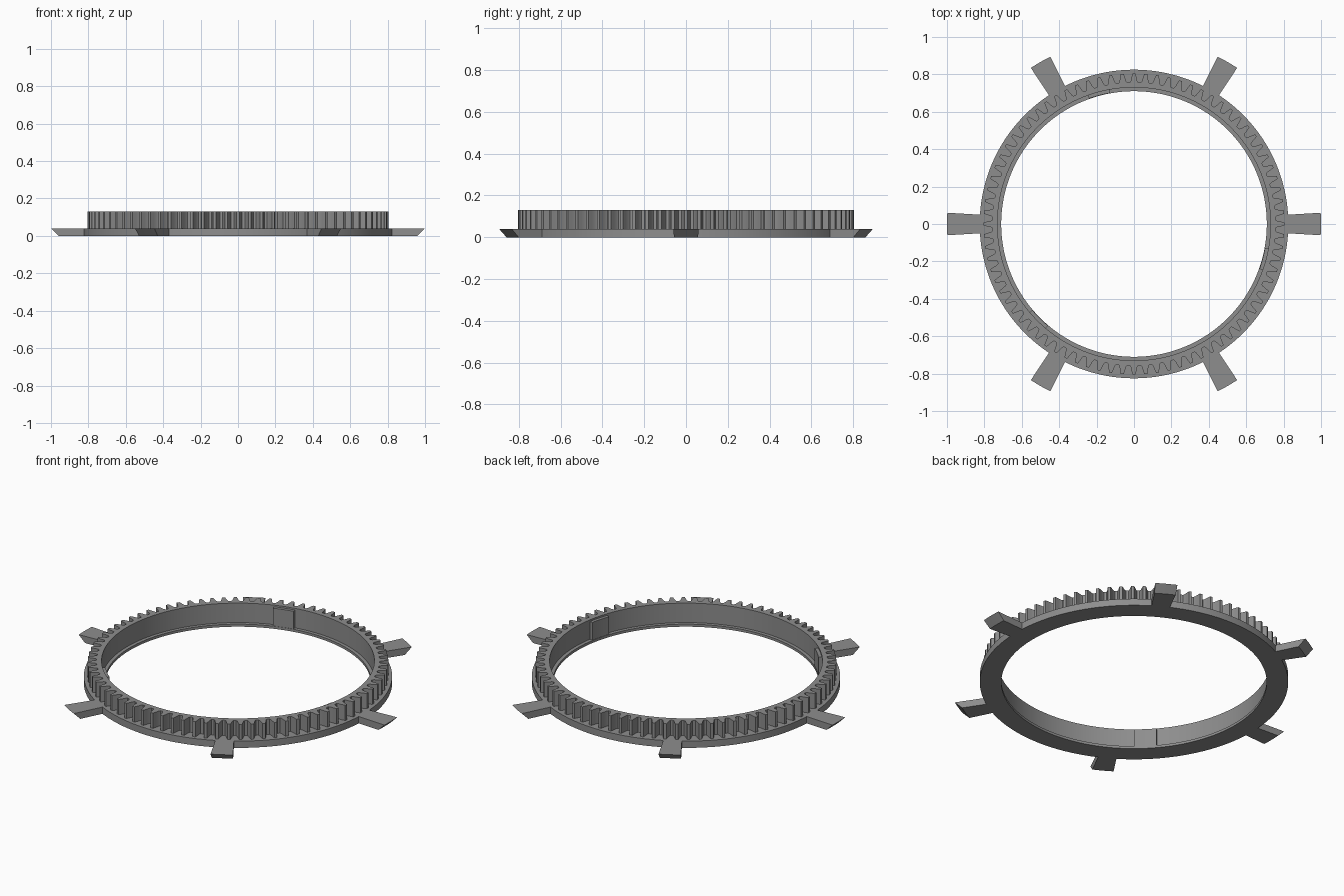
import bpy, bmesh, math
from math import cos, sin, radians, tau

cube = bpy.data.objects.get("Cube")
if cube:
    bpy.data.objects.remove(cube)

TEETH = 80
BASE_TOP, GEAR_TOP = 0.04, 0.13
INNER, LIP, OUTER = 0.73, 0.71, 0.825

grey = bpy.data.materials.new("plain grey")
grey.use_nodes = True
grey.diffuse_color = (0.27, 0.27, 0.27, 1)
grey.node_tree.nodes["Principled BSDF"].inputs["Base Color"].default_value = grey.diffuse_color


def polar(r, a, z):
    return (r * cos(a), r * sin(a), z)


def loft(name, loops, closed):
    """Skin matching vertex loops; join last to first, or cap both ends."""
    bm = bmesh.new()
    rows = [[bm.verts.new(p) for p in loop] for loop in loops]
    n = len(rows[0])
    for i in range(len(rows) if closed else len(rows) - 1):
        a, b = rows[i], rows[(i + 1) % len(rows)]
        for j in range(n):
            k = (j + 1) % n
            bm.faces.new((a[j], a[k], b[k], b[j]))
    if not closed:
        bm.faces.new(rows[0])
        bm.faces.new(rows[-1])
    bmesh.ops.recalc_face_normals(bm, faces=bm.faces)
    mesh = bpy.data.meshes.new(name)
    bm.to_mesh(mesh)
    bm.free()
    obj = bpy.data.objects.new(name, mesh)
    bpy.context.collection.objects.link(obj)
    mesh.materials.append(grey)
    bpy.ops.object.select_all(action='DESELECT')
    obj.select_set(True)
    bpy.context.view_layer.objects.active = obj
    bpy.ops.object.shade_smooth_by_angle(angle=radians(25))
    return obj


# One tooth: (fraction of pitch, radius), with a tapering flank
tooth = [(0, 0.757), (0.16, 0.757), (0.25, 0.765), (0.33, 0.785),
         (0.42, 0.805), (0.66, 0.805), (0.75, 0.785), (0.83, 0.765), (0.92, 0.757)]
outline = [(tau * (t + f - 0.54) / TEETH + tau / 4, r) for t in range(TEETH) for f, r in tooth]
angles = [a for a, r in outline]

# Flat base ring with a thin inner lip
section = [(LIP, 0), (OUTER, 0), (OUTER, BASE_TOP), (INNER, BASE_TOP), (INNER, 0.015), (LIP, 0.015)]
loft("base_ring", [[polar(r, a, z) for a in angles] for r, z in section], True)

# Toothed ring standing on the base
loft("gear_ring", [
    [polar(INNER, a, BASE_TOP) for a in angles],
    [polar(r, a, BASE_TOP) for a, r in outline],
    [polar(r, a, GEAR_TOP) for a, r in outline],
    [polar(INNER, a, GEAR_TOP) for a in angles]], True)


def sector(name, middle, half, steps, profile):
    """Sweep a radial profile through a short arc."""
    arc = [radians(middle - half + 2 * half * i / steps) for i in range(steps + 1)]
    return loft(name, [[polar(r, a, z) for r, z in profile] for a in arc], False)


# Six radial arms with undercut tips
for i in range(6):
    sector(f"arm_{i + 1}", 60 * i, 3.45, 6,
           [(0.80, 0), (0.96, 0), (1.0, BASE_TOP), (0.80, BASE_TOP)])

# Three raised pads on the inner wall
for i in range(3):
    sector(f"inner_pad_{i + 1}", 105 + 120 * i, 4.7, 6,
           [(0.712, 0.01), (0.735, 0.01), (0.735, 0.12), (0.712, 0.12)])
